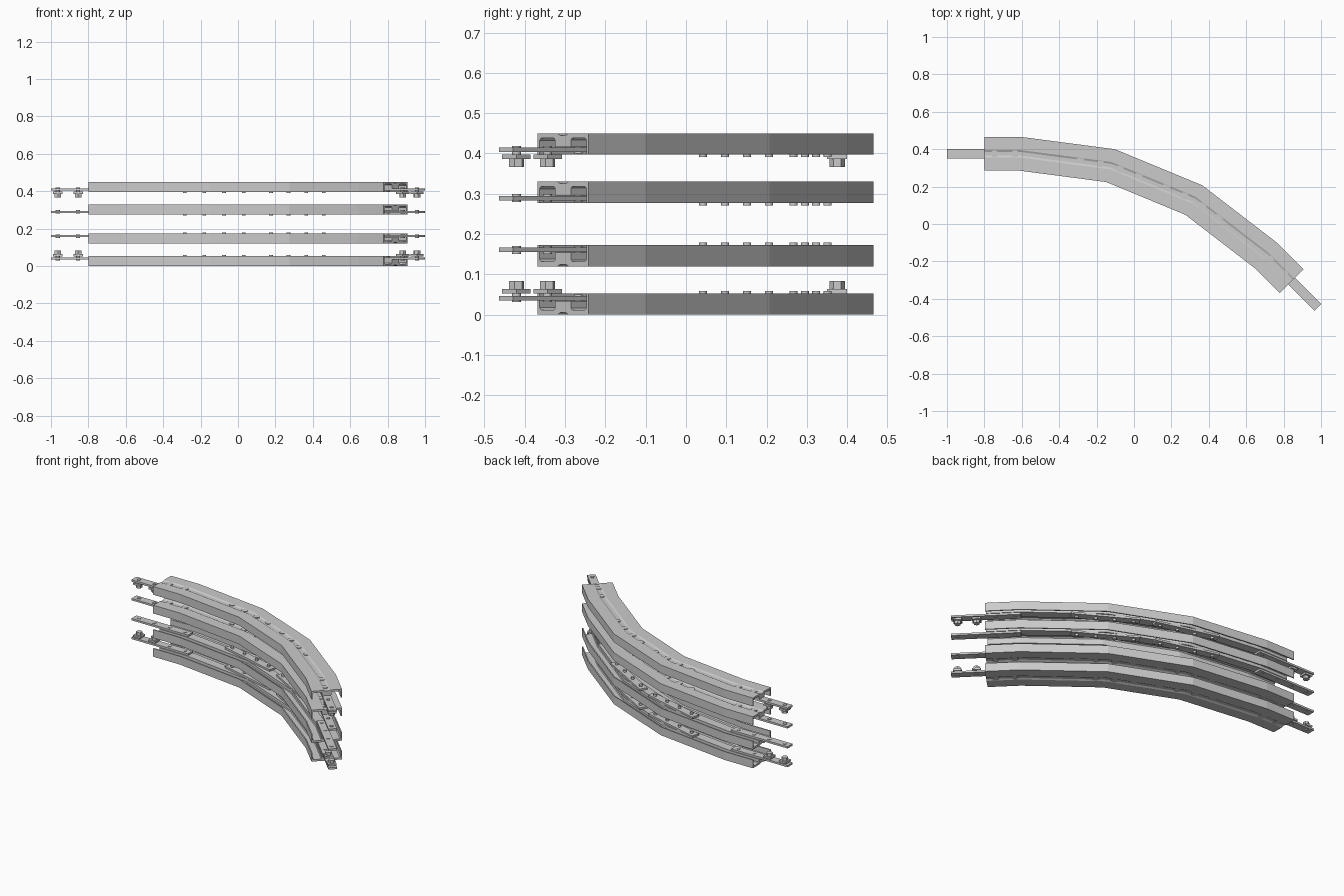
import bpy, bmesh, math
from mathutils import Vector, Matrix

if "Cube" in bpy.data.objects:
    bpy.data.objects.remove(bpy.data.objects["Cube"])

TOTAL = 0.45
# Centre line of the curved rail and half of its cross-section (offset, height)
PATH = [Vector(p) for p in [(-0.8, 0.375), (-0.605, 0.375), (-0.125, 0.312),
                            (0.32, 0.128), (0.705, -0.168), (0.842, -0.305)]]
HALF = [(0.01, 0.005), (0.02, 0), (0.09, 0), (0.09, 0.053), (0.083, 0.053),
        (0.083, 0.018), (0.077, 0.012), (0.032, 0.012), (0.028, 0.016), (0.028, 0.034)]
PROFILE = HALF + [(-s, z) for s, z in reversed(HALF)]


def finish(bm, name, base, flip):
    """Lift the part to its rail; flipped rails are mirrored in height."""
    for v in bm.verts:
        v.co.z += base
        if flip:
            v.co.z = TOTAL - v.co.z
    bmesh.ops.recalc_face_normals(bm, faces=bm.faces)
    me = bpy.data.meshes.new(name)
    bm.to_mesh(me)
    bm.free()
    ob = bpy.data.objects.new(name, me)
    bpy.context.collection.objects.link(ob)
    return ob


def sweep(bm):
    """Mitred sweep of the profile along the path."""
    dirs = [(b - a).normalized() for a, b in zip(PATH, PATH[1:])]
    rings = []
    for i, p in enumerate(PATH):
        d0, d1 = dirs[max(i - 1, 0)], dirs[min(i, len(dirs) - 1)]
        t = (d0 + d1).normalized()
        n = Vector((-t.y, t.x)) / t.dot(d0)
        rings.append([bm.verts.new((p.x + n.x * s, p.y + n.y * s, z)) for s, z in PROFILE])
    k = len(PROFILE)
    for a, b in zip(rings, rings[1:]):
        for j in range(k):
            bm.faces.new((a[j], a[(j + 1) % k], b[(j + 1) % k], b[j]))
    bm.faces.new(rings[0])
    bm.faces.new(rings[-1])


def box(bm, centre, ang, length, width, z0, z1):
    m = (Matrix.Translation((centre.x, centre.y, (z0 + z1) / 2))
         @ Matrix.Rotation(ang, 4, 'Z') @ Matrix.Diagonal((length, width, z1 - z0, 1)))
    bmesh.ops.create_cube(bm, size=1, matrix=m)


def disc(bm, centre, ang, r, z0, z1, sides=16):
    m = Matrix.Translation((centre.x, centre.y, (z0 + z1) / 2)) @ Matrix.Rotation(ang, 4, 'Z')
    bmesh.ops.create_cone(bm, cap_ends=True, segments=sides, radius1=r, radius2=r,
                          depth=z1 - z0, matrix=m)


# Coupler plates: centre, heading (pointing out of the rail for ends), is it an end plate
COUPLERS = [(PATH[0], math.pi, True),
            (PATH[-1], math.radians(-45), True),
            (Vector((-0.1275, 0.309)), math.radians(-15), False),
            (Vector((0.3175, 0.124)), math.radians(-30), False)]

for number, (base, flip) in enumerate([(0, False), (0.12, False), (0.12, True), (0, True)], 1):
    outer = base == 0
    # Curved channel
    bm = bmesh.new()
    sweep(bm)
    finish(bm, f"curved_channel_{number}", base, flip)

    plates, bolts, nuts = bmesh.new(), bmesh.new(), bmesh.new()
    for centre, ang, is_end in COUPLERS:
        d = Vector((math.cos(ang), math.sin(ang)))
        box(plates, centre, ang, 0.4, 0.05, 0.035, 0.047)
        for off in (-0.1635, -0.0545, 0.0545, 0.1635):
            p = centre + d * off
            if is_end and off > 0:
                # Free half of an end plate: clamp pads and nuts on the outer rails
                disc(bolts, p, ang, 0.011, 0.031, 0.050)
                if outer:
                    box(nuts, p, ang, 0.05, 0.05, 0.052, 0.064)
                    disc(nuts, p, ang, 0.011, 0.047, 0.053)
                    disc(nuts, p, ang, 0.019, 0.064, 0.083, 6)
            else:
                # Bolt head set in the web groove, shank end through the plate
                disc(bolts, p, ang, 0.02, 0.001, 0.008)
                disc(bolts, p, ang, 0.010, 0.030, 0.050 if is_end else 0.059)
    finish(plates, f"coupler_plates_{number}", base, flip)
    finish(bolts, f"bolts_{number}", base, flip)
    if outer:
        finish(nuts, f"clamp_nuts_{number}", base, flip)
    else:
        nuts.free()
